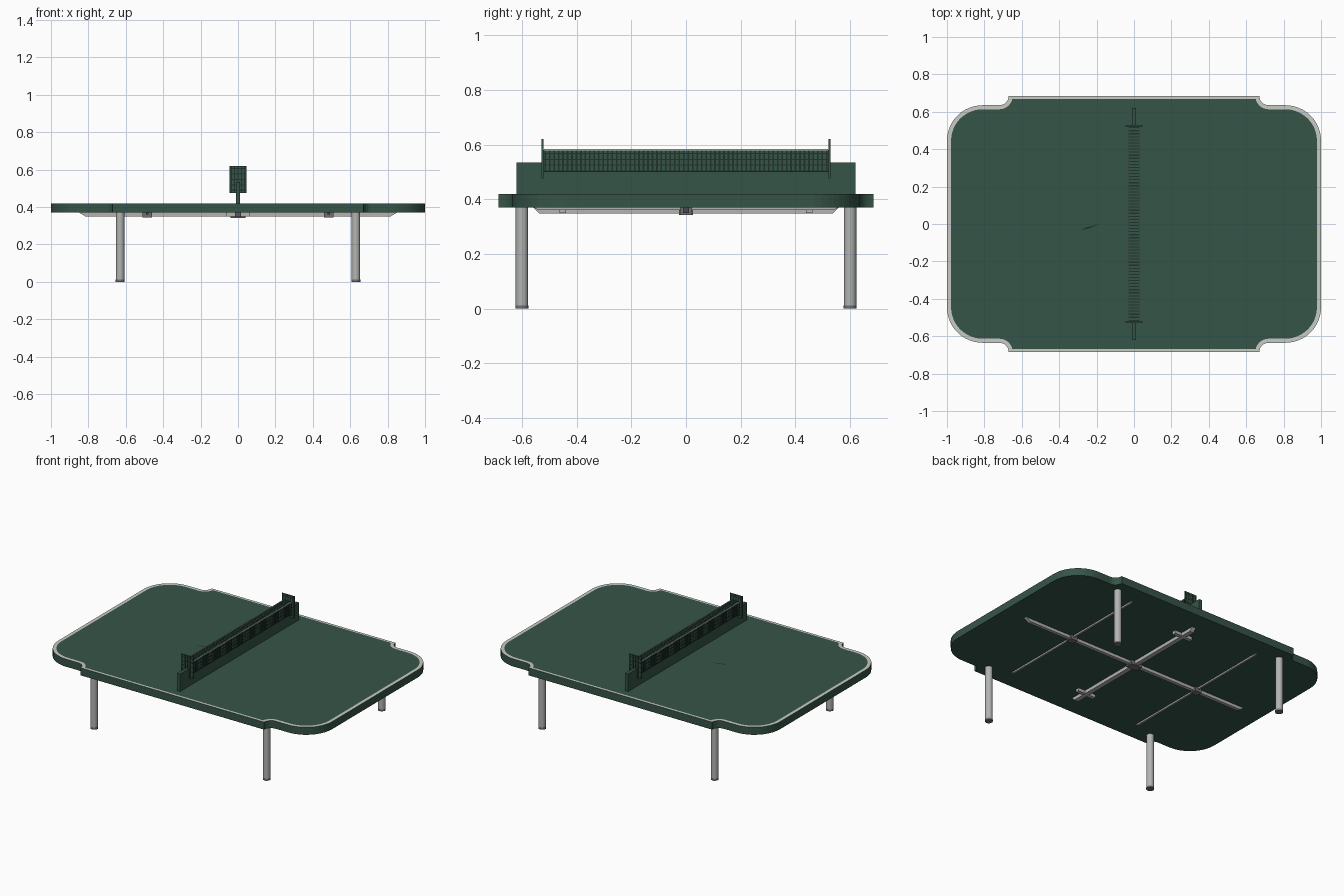
import bpy, bmesh, math

cube = bpy.data.objects.get("Cube")
if cube:
    bpy.data.objects.remove(cube, do_unlink=True)


def material(name, r, g, b):
    m = bpy.data.materials.new(name)
    m.use_nodes = True
    m.diffuse_color = (r, g, b, 1)
    m.node_tree.nodes["Principled BSDF"].inputs["Base Color"].default_value = (r, g, b, 1)
    return m


green = material("table green", 0.037, 0.089, 0.063)
dark = material("net dark green", 0.014, 0.032, 0.023)
white = material("border white", 0.57, 0.6, 0.56)
steel = material("leg grey", 0.45, 0.46, 0.44)
joint = material("joint grey", 0.16, 0.16, 0.16)


def finish(name, bm, mats):
    bmesh.ops.recalc_face_normals(bm, faces=bm.faces)
    mesh = bpy.data.meshes.new(name)
    bm.to_mesh(mesh)
    bm.free()
    for m in mats:
        mesh.materials.append(m)
    ob = bpy.data.objects.new(name, mesh)
    bpy.context.collection.objects.link(ob)
    return ob


def add_box(bm, lo, hi):
    verts = bmesh.ops.create_cube(bm, size=1)["verts"]
    for v in verts:
        v.co = [(a + b) / 2 + c * (b - a) for a, b, c in zip(lo, hi, v.co)]
    return verts


def box(name, lo, hi, mat):
    bm = bmesh.new()
    add_box(bm, lo, hi)
    return finish(name, bm, [mat])


def arc(cx, cy, r, start, end, steps):
    angles = [math.radians(start + (end - start) * i / steps) for i in range(steps + 1)]
    return [(cx + r * math.cos(a), cy + r * math.sin(a)) for a in angles]


# Table top: rounded corners, stepped sides, white border inset into the top face
quarter = arc(0.81, 0.445, 0.19, 0, 90, 12) + arc(0.72, 0.685, 0.05, 270, 180, 6)
left_half = quarter + [(-x, y) for x, y in reversed(quarter)]
outline = left_half + [(-x, -y) for x, y in left_half]
bm = bmesh.new()
base = bm.faces.new([bm.verts.new((x, y, 0.37)) for x, y in outline])
ext = bmesh.ops.extrude_face_region(bm, geom=[base])["geom"]
bmesh.ops.translate(bm, verts=[g for g in ext if isinstance(g, bmesh.types.BMVert)], vec=(0, 0, 0.05))
bmesh.ops.recalc_face_normals(bm, faces=bm.faces)
top = [f for f in bm.faces if f.normal.z > 0.9]
for f in bmesh.ops.inset_region(bm, faces=top, thickness=0.022)["faces"]:
    f.material_index = 1
finish("table_top", bm, [green, white])

# Legs with dark foot caps
for sx, side in ((1, "left"), (-1, "right")):
    for sy, end in ((-1, "front"), (1, "back")):
        for part, z0, z1, r, mat in (("leg", 0.012, 0.375, 0.023, steel),
                                     ("foot", 0, 0.012, 0.024, joint)):
            bpy.ops.mesh.primitive_cylinder_add(vertices=16, radius=r, depth=z1 - z0,
                                                location=(sx * 0.63, sy * 0.6, (z0 + z1) / 2))
            ob = bpy.context.object
            ob.name = f"{end}_{side}_{part}"
            ob.data.materials.append(mat)
            bpy.ops.object.shade_smooth_by_angle()


# Under-frame struts, their lower edges tapering in at the ends
def strut(name, axis, at, half, width, z):
    lo, hi = [0, 0, z], [0, 0, 0.371]
    lo[axis], hi[axis] = -half, half
    lo[1 - axis], hi[1 - axis] = at - width / 2, at + width / 2
    bm = bmesh.new()
    for v in add_box(bm, lo, hi):
        if v.co.z < 0.368:
            v.co[axis] *= 0.96
    finish(name, bm, [steel])


strut("long_strut", 0, 0, 0.85, 0.022, 0.35)
strut("middle_strut", 1, 0, 0.56, 0.03, 0.348)
for x, side in ((0.485, "left"), (-0.485, "right")):
    strut(f"{side}_strut", 1, x, 0.56, 0.012, 0.36)
    box(f"{side}_strut_joint", (x - 0.025, -0.022, 0.343), (x + 0.025, 0.022, 0.37), joint)
box("middle_strut_joint", (-0.04, -0.025, 0.342), (0.04, 0.025, 0.37), joint)
for y, end in ((-0.45, "front"), (0.45, "back")):
    box(f"{end}_crosspiece", (-0.065, y - 0.012, 0.35), (0.065, y + 0.012, 0.37), steel)

# Net: base board, panel, end plates and a pale top tape
box("net_board", (-0.011, -0.62, 0.419), (0.011, 0.62, 0.535), green)
box("net_panel", (-0.027, -0.525, 0.5), (0.027, 0.525, 0.58), green)
for s, end in ((-1, "front"), (1, "back")):
    box(f"{end}_net_plate", (-0.045, s * 0.525 - 0.003, 0.475), (0.045, s * 0.525 + 0.003, 0.62), green)
for s, side in ((1, "left"), (-1, "right")):
    x = s * 0.0275
    box(f"{side}_net_tape", (x - 0.002, -0.52, 0.578), (x + 0.002, 0.52, 0.583), white)

# Dark cords woven around the net panel and across the end plates
bm = bmesh.new()
count = 64
for i in range(count):
    y = -0.515 + 1.03 * i / (count - 1)
    add_box(bm, (-0.029, y - 0.003, 0.5), (0.029, y + 0.003, 0.582))
for i in range(4):
    z = 0.504 + i * 0.021
    add_box(bm, (-0.029, -0.52, z - 0.002), (0.029, 0.52, z + 0.002))
for s in (-1, 1):
    for i in range(5):
        x = -0.036 + i * 0.018
        z = 0.49 + i * 0.029
        add_box(bm, (x - 0.003, s * 0.525 - 0.004, 0.478), (x + 0.003, s * 0.525 + 0.004, 0.617))
        add_box(bm, (-0.043, s * 0.525 - 0.004, z - 0.003), (0.043, s * 0.525 + 0.004, z + 0.003))
finish("net_cords", bm, [dark])

# Small sliver mark on the playing surface
bm = bmesh.new()
bm.faces.new([bm.verts.new((x, y, 0.4215)) for x, y in
              ((-0.29, -0.035), (-0.24, -0.024), (-0.18, 0.0), (-0.25, -0.016))])
finish("surface_mark", bm, [dark])
